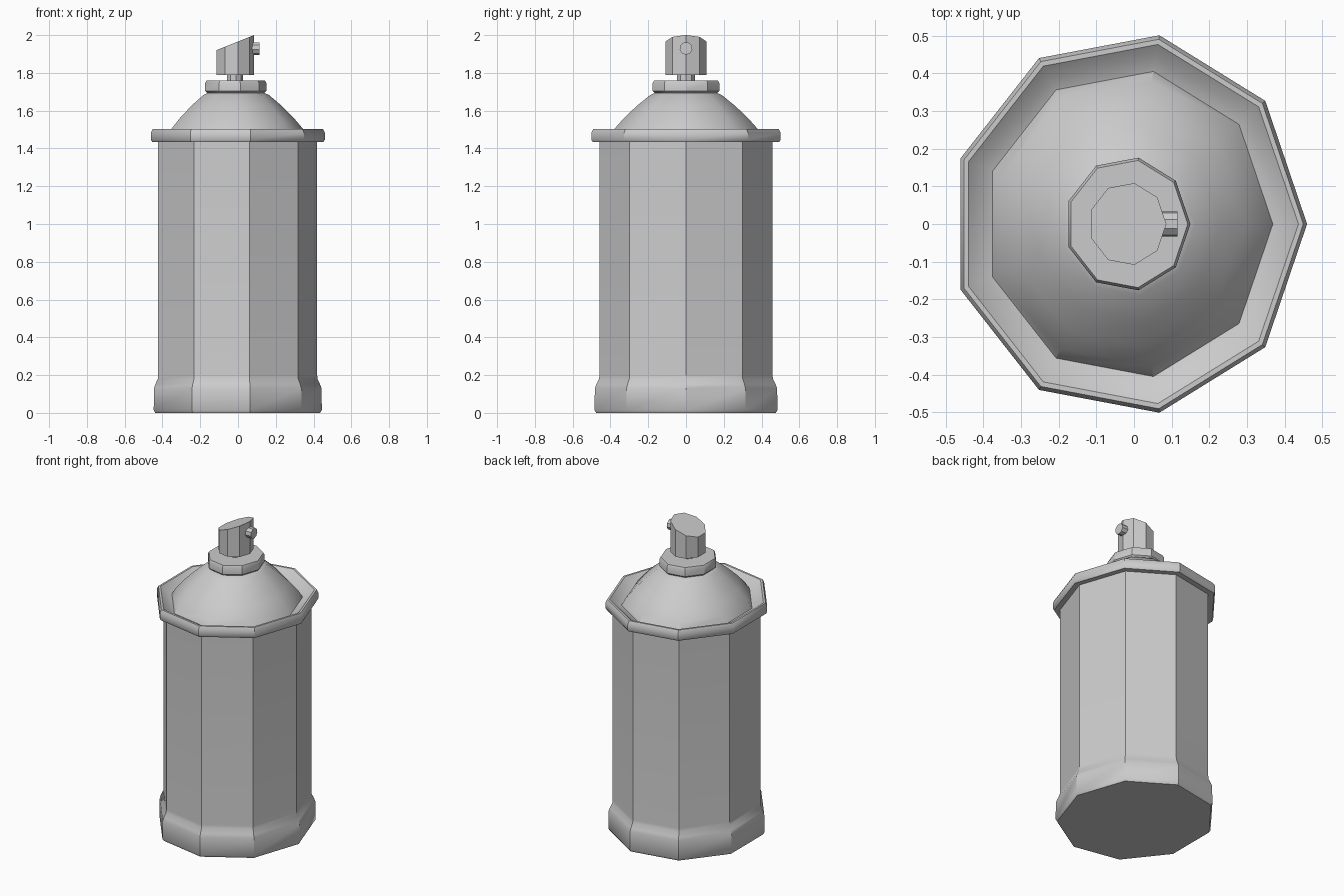
import bpy, bmesh, math
from mathutils import Matrix, Vector

if "Cube" in bpy.data.objects:
    bpy.data.objects.remove(bpy.data.objects["Cube"])

SIDES = 9
CX = -0.015        # axis offset so the bounds are centred
RATIO = 1.072      # y radius / x radius


def finish(bm, name):
    bmesh.ops.recalc_face_normals(bm, faces=bm.faces)
    me = bpy.data.meshes.new(name)
    bm.to_mesh(me)
    bm.free()
    ob = bpy.data.objects.new(name, me)
    bpy.context.collection.objects.link(ob)
    bpy.ops.object.select_all(action='DESELECT')
    ob.select_set(True)
    bpy.context.view_layer.objects.active = ob
    bpy.ops.object.shade_smooth_by_angle(angle=math.radians(35))
    return ob


def lathe(name, profile, matrix=None, ratio=RATIO, cx=CX, top=None):
    """Nine-sided revolve of (radius, z) points with closed ends."""
    bm = bmesh.new()
    rings = []
    for i, (r, z) in enumerate(profile):
        ring = []
        for k in range(SIDES):
            a = 2 * math.pi * k / SIDES
            x = cx + r * math.cos(a)
            h = top(x) if top and i == len(profile) - 1 else z
            ring.append(bm.verts.new((x, r * ratio * math.sin(a), h)))
        rings.append(ring)
    for a, b in zip(rings, rings[1:]):
        for k in range(SIDES):
            n = (k + 1) % SIDES
            bm.faces.new((a[k], a[n], b[n], b[k]))
    bm.faces.new(rings[0][::-1])
    bm.faces.new(rings[-1])
    if matrix:
        bm.transform(matrix)
    return finish(bm, name)


# Can: flared base, straight wall, rolled rim, sunken channel and dome
lathe("can_body", [
    (0.450, 0.0), (0.459, 0.015), (0.457, 0.13), (0.450, 0.15), (0.436, 0.18),
    (0.434, 0.20), (0.434, 1.435),
    (0.468, 1.435), (0.475, 1.447), (0.475, 1.482), (0.465, 1.503),
    (0.452, 1.503), (0.420, 1.475), (0.384, 1.46),
    (0.358, 1.505), (0.31, 1.562), (0.245, 1.627), (0.179, 1.683), (0.152, 1.695)])

# Valve collar
lathe("valve_collar", [(0.152, 1.69), (0.167, 1.705), (0.167, 1.745), (0.160, 1.76)], cx=-0.017)

# Thin stem under the button
lathe("valve_stem", [(0.044, 1.75), (0.044, 1.80)], cx=-0.017)

# Spray button with slanted top
lathe("spray_button", [(0.103, 1.79), (0.103, 1.95)], cx=-0.017,
      top=lambda x: 1.92 + (x + 0.115) * 0.08 / 0.2)

# Nozzle disc on the +x side
turn = Matrix.Translation(Vector((0.06, 0, 1.93))) @ Matrix.Rotation(math.pi / 2, 4, 'Y')
lathe("nozzle", [(0.034, 0.0), (0.034, 0.055)], matrix=turn, ratio=1.0, cx=0.0)
